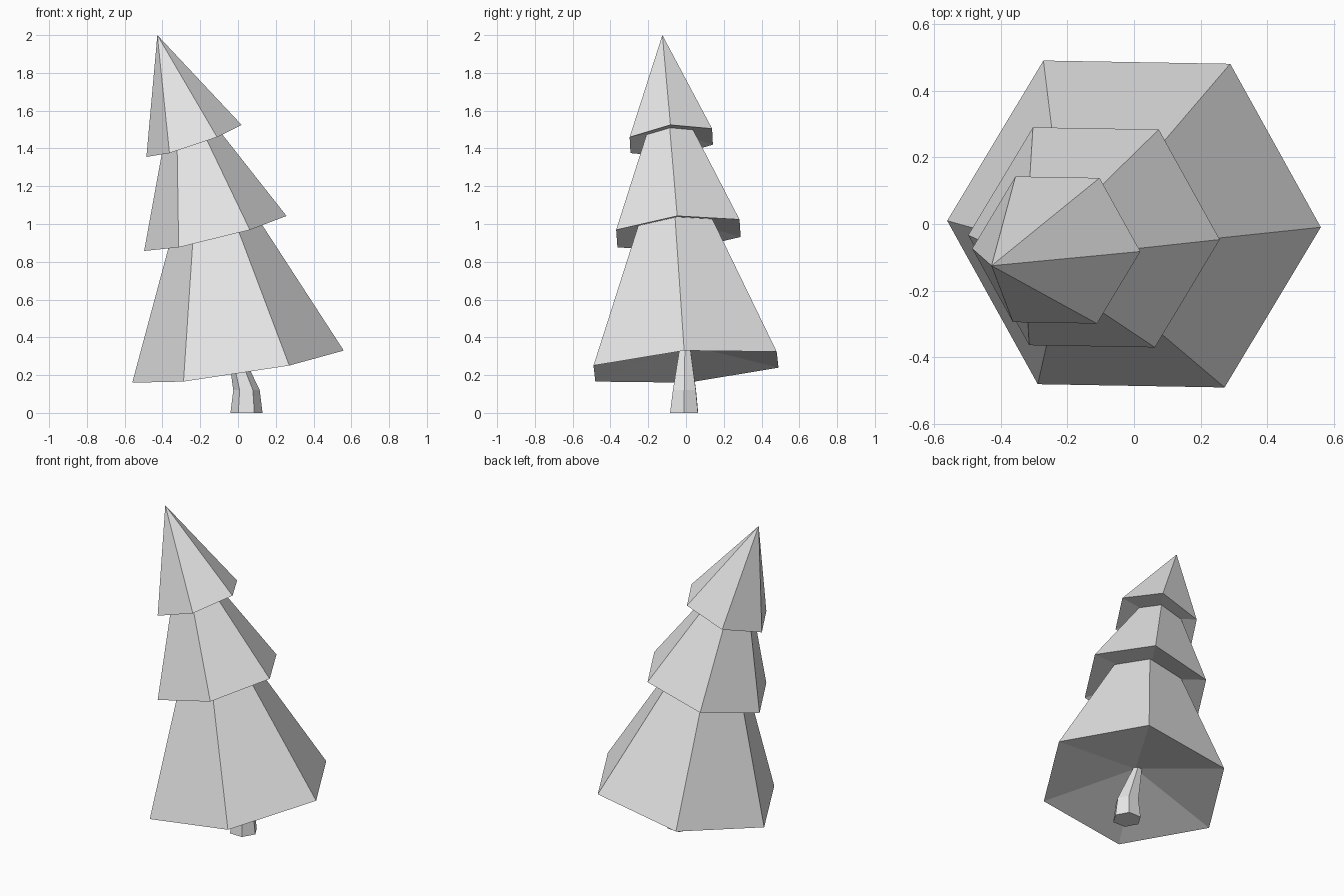
import bpy, bmesh
from math import cos, sin, radians
from mathutils import Vector

SIDES = 6

cube = bpy.data.objects.get("Cube")
if cube:
    bpy.data.objects.remove(cube, do_unlink=True)

grey = bpy.data.materials.new("plain_grey")
grey.use_nodes = True
colour = (0.8, 0.8, 0.8, 1.0)
grey.diffuse_color = colour
grey.node_tree.nodes["Principled BSDF"].inputs["Base Color"].default_value = colour


def ring(bm, centre, radius, slope=(0, 0), turn=-1.0):
    """Hexagon whose height follows a tilted plane."""
    verts = []
    for i in range(SIDES):
        a = radians(turn + i * 360 / SIDES)
        x, y = radius * cos(a), radius * sin(a)
        offset = Vector((x, y, slope[0] * x + slope[1] * y))
        verts.append(bm.verts.new(Vector(centre) + offset))
    return verts


def fan(bm, verts, point):
    """Triangles from a ring to a single point."""
    tip = bm.verts.new(point)
    for i in range(SIDES):
        bm.faces.new((verts[i], verts[(i + 1) % SIDES], tip))


def finish(bm, name):
    bmesh.ops.recalc_face_normals(bm, faces=bm.faces)
    mesh = bpy.data.meshes.new(name)
    bm.to_mesh(mesh)
    bm.free()
    mesh.materials.append(grey)
    bpy.context.collection.objects.link(bpy.data.objects.new(name, mesh))


def foliage(name, centre, radius, slope, apex):
    """Leaning six-sided cone with a shallow hollow underside."""
    bm = bmesh.new()
    rim = ring(bm, centre, radius, slope)
    fan(bm, rim, apex)
    inward = Vector((-slope[0], -slope[1], 1)) * radius * 0.21
    fan(bm, rim, Vector(centre) + inward)
    finish(bm, name)


# Foliage tiers, each leaning further than the one below
foliage("lower_foliage", (0, 0, 0.245), 0.56, (0.153, 0.073), (-0.2, -0.09, 1.5))
foliage("middle_foliage", (-0.12, -0.04, 0.95), 0.377, (0.247, 0.08), (-0.328, -0.11, 1.785))
foliage("top_foliage", (-0.233, -0.078, 1.44), 0.252, (0.338, 0.097), (-0.427, -0.125, 2.0))

# Bent trunk, tapering up into the lower foliage
bm = bmesh.new()
sections = [((0.045, -0.01, 0), 0.085), ((0.045, -0.008, 0.12), 0.07),
            ((-0.035, -0.005, 0.38), 0.026)]
rings = [ring(bm, centre, radius) for centre, radius in sections]
for low, high in zip(rings, rings[1:]):
    for i in range(SIDES):
        j = (i + 1) % SIDES
        bm.faces.new((low[i], low[j], high[j], high[i]))
bm.faces.new(rings[0])
bm.faces.new(rings[-1])
finish(bm, "trunk")
